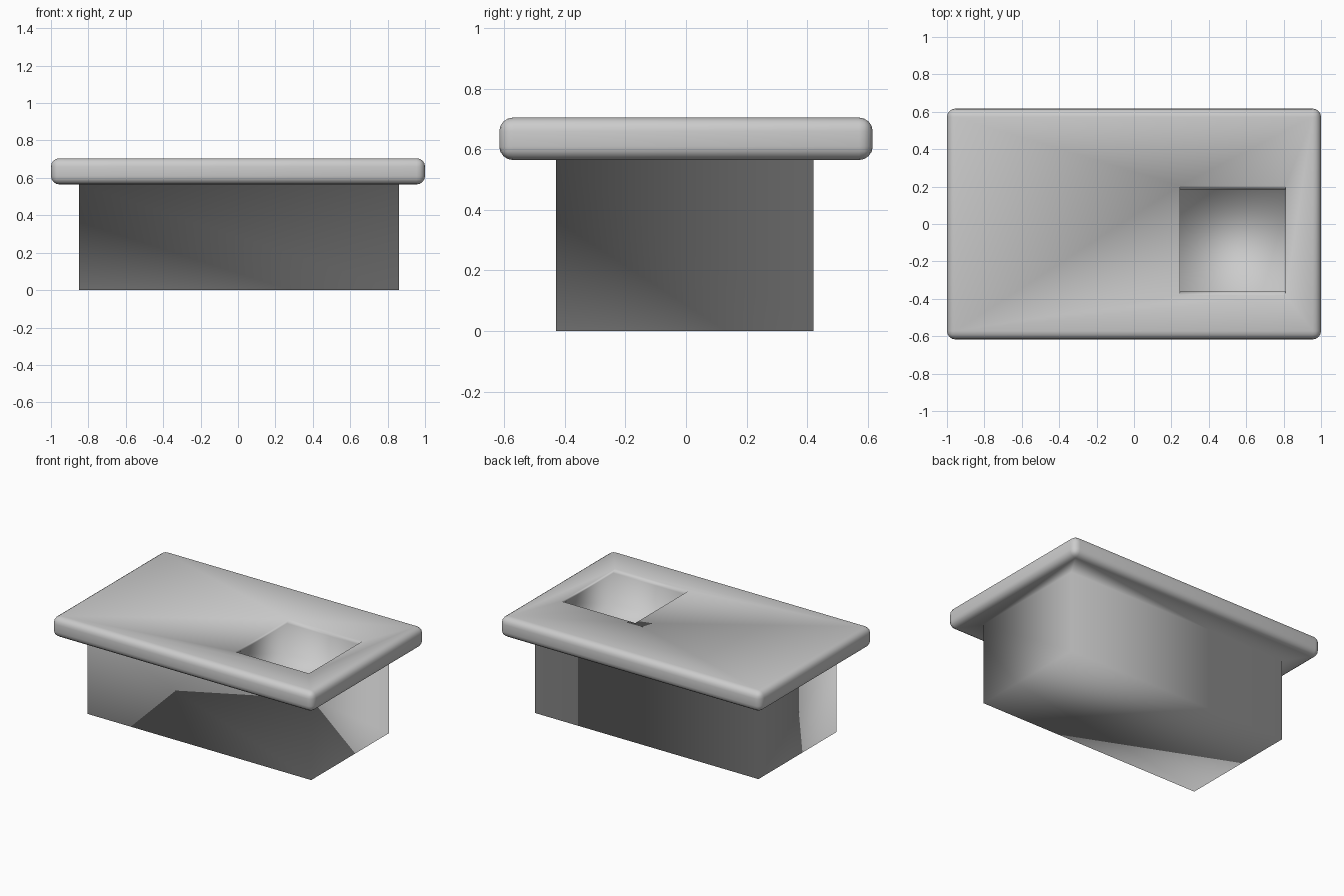
import bpy
import bmesh

if "Cube" in bpy.data.objects:
    bpy.data.objects.remove(bpy.data.objects["Cube"])


def box(name, lo, hi):
    """Axis-aligned box between two corners."""
    bpy.ops.mesh.primitive_cube_add(size=1, location=[(a + b) / 2 for a, b in zip(lo, hi)])
    ob = bpy.context.object
    ob.name = name
    ob.scale = [b - a for a, b in zip(lo, hi)]
    bpy.ops.object.transform_apply(location=True, rotation=False, scale=True)
    return ob


def prism_x(name, profile, x0, x1):
    """Extrude a (y, z) profile along x."""
    bm = bmesh.new()
    face = bm.faces.new([bm.verts.new((x0, y, z)) for y, z in profile])
    ext = bmesh.ops.extrude_face_region(bm, geom=[face])
    moved = [v for v in ext["geom"] if isinstance(v, bmesh.types.BMVert)]
    bmesh.ops.translate(bm, verts=moved, vec=(x1 - x0, 0, 0))
    bmesh.ops.recalc_face_normals(bm, faces=bm.faces)
    mesh = bpy.data.meshes.new(name)
    bm.to_mesh(mesh)
    bm.free()
    ob = bpy.data.objects.new(name, mesh)
    bpy.context.collection.objects.link(ob)
    return ob


def apply_boolean(ob, other, operation):
    mod = ob.modifiers.new("Boolean", 'BOOLEAN')
    mod.object, mod.operation, mod.solver = other, operation, 'EXACT'
    bpy.context.view_layer.objects.active = ob
    bpy.ops.object.modifier_apply(modifier=mod.name)
    bpy.data.objects.remove(other)


# Countertop slab with rounded edges
counter = box("counter_with_sink", (-1, -0.617, 0.565), (1, 0.617, 0.705))
bevel = counter.modifiers.new("Rounded edges", 'BEVEL')
bevel.width, bevel.segments = 0.045, 4
bpy.ops.object.modifier_apply(modifier=bevel.name)

# Cabinet body, merged into the slab
cabinet = box("cabinet", (-0.85, -0.43, 0), (0.862, 0.421, 0.60))
apply_boolean(counter, cabinet, 'UNION')

# Basin sunk into the cabinet, with front and back rims chamfered
profile = [(-0.36, 0.475), (0.185, 0.475), (0.185, 0.685), (0.245, 0.745),
           (-0.42, 0.745), (-0.36, 0.685)]
basin = prism_x("basin_cutter", profile, 0.245, 0.81)
basin.hide_render = True
apply_boolean(counter, basin, 'DIFFERENCE')

# Soft shading over the whole body, corners included
bpy.ops.object.select_all(action='DESELECT')
counter.select_set(True)
bpy.context.view_layer.objects.active = counter
bpy.ops.object.shade_smooth()
